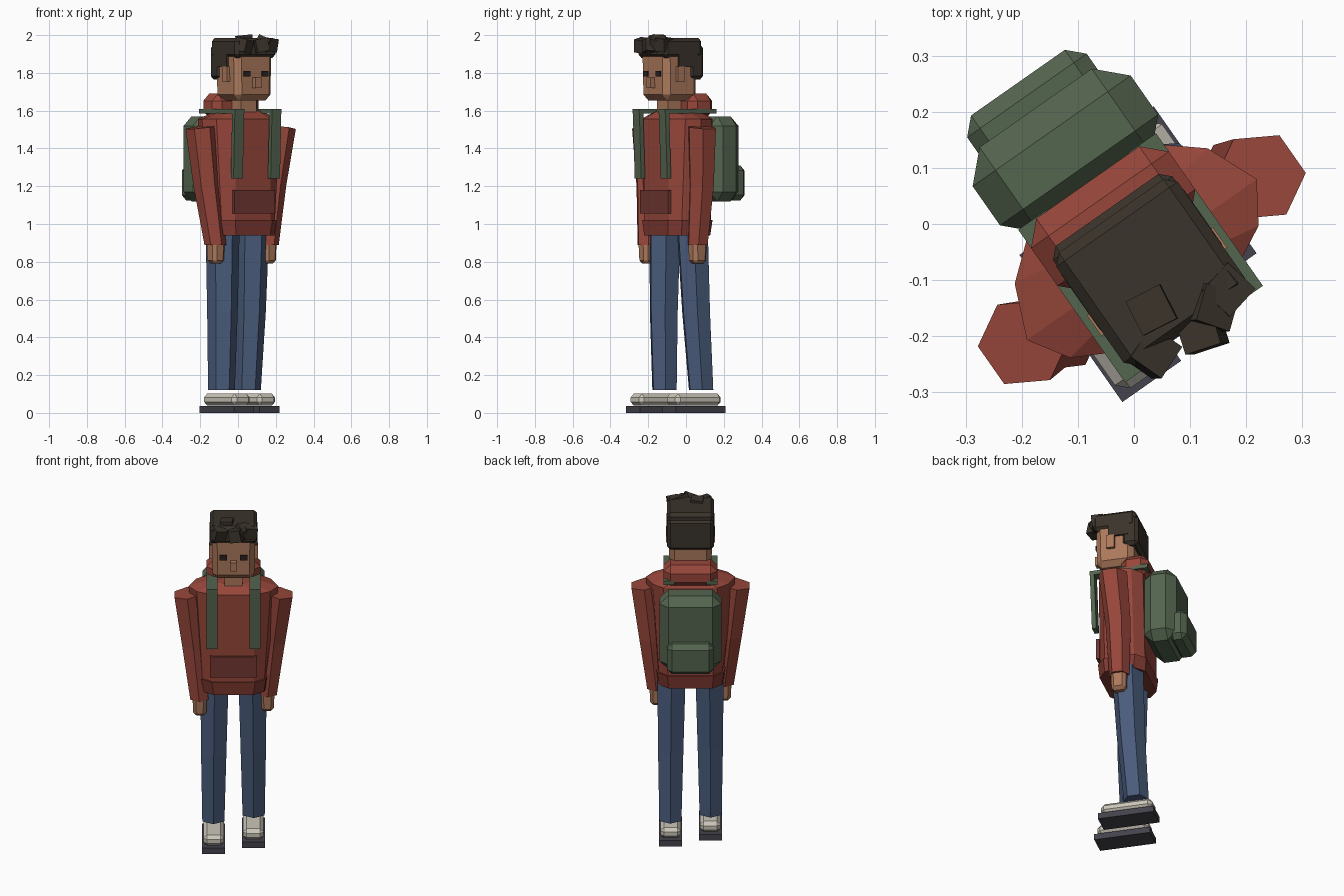
import bpy, bmesh, math
from mathutils import Matrix, Vector

if "Cube" in bpy.data.objects:
    bpy.data.objects.remove(bpy.data.objects["Cube"])

# whole figure is turned about z
TURN = Matrix.Rotation(math.radians(35), 4, 'Z') @ Matrix.Translation((-0.025, 0, 0))


def material(name, r, g, b):
    m = bpy.data.materials.new(name)
    m.diffuse_color = (r, g, b, 1)
    m.use_nodes = True
    m.node_tree.nodes["Principled BSDF"].inputs["Base Color"].default_value = m.diffuse_color
    return m


RED = material("jacket red", .31, .062, .043)
HEM = material("hem red", .22, .042, .032)
POCKET = material("pocket red", .165, .038, .031)
JEANS = material("denim blue", .068, .107, .20)
SKIN = material("skin tan", .41, .19, .105)
HAIR = material("hair brown", .042, .033, .024)
GREEN = material("pack green", .088, .128, .077)
WHITE = material("shoe white", .60, .57, .49)
SOLE = material("sole grey", .058, .055, .072)
EYE = material("eye dark", .022, .016, .014)


def finish(bm, name, mat):
    bmesh.ops.recalc_face_normals(bm, faces=bm.faces)
    bm.transform(TURN)
    me = bpy.data.meshes.new(name)
    bm.to_mesh(me)
    bm.free()
    me.materials.append(mat)
    ob = bpy.data.objects.new(name, me)
    bpy.context.collection.objects.link(ob)
    return ob


def box(name, mat, lo, hi, bevel=0, rot=(0, 0, 0), low_taper=1):
    """Box between two corners, optionally narrowed at the bottom, chamfered and turned."""
    lo, hi = Vector(lo), Vector(hi)
    bm = bmesh.new()
    bmesh.ops.create_cube(bm, size=1)
    d = hi - lo
    for v in bm.verts:
        k = low_taper if v.co.z < 0 else 1
        v.co = Vector((v.co.x * d.x * k, v.co.y * d.y * k, v.co.z * d.z))
    if bevel:
        bmesh.ops.bevel(bm, geom=bm.edges[:], offset=bevel, segments=1, affect='EDGES')
    m = Matrix.Translation((lo + hi) / 2)
    for a, ax in zip(rot, 'XYZ'):
        m = m @ Matrix.Rotation(math.radians(a), 4, ax)
    bm.transform(m)
    return finish(bm, name, mat)


def loft(name, mat, rings):
    """Closed skin through rings of equal point count."""
    bm = bmesh.new()
    loops = [[bm.verts.new(p) for p in r] for r in rings]
    n = len(loops[0])
    for a, b in zip(loops, loops[1:]):
        for i in range(n):
            j = (i + 1) % n
            bm.faces.new((a[i], a[j], b[j], b[i]))
    bm.faces.new(loops[0])
    bm.faces.new(loops[-1])
    return finish(bm, name, mat)


def limb(name, mat, stations):
    """Six-sided limb through (x, y, z, radius, outward tilt) stations, flat sides outward."""
    rings = []
    for x, y, z, r, tilt in stations:
        ring = []
        for k in range(6):
            a = math.radians(30 + 60 * k)
            dx = r * math.cos(a)
            ring.append((x + dx, y + r * math.sin(a), z + tilt * dx))
        rings.append(ring)
    return loft(name, mat, rings)


def body_ring(z, half):
    """Mirrored ten-sided torso outline."""
    pts = [(x, y, z) for x, y in half]
    return pts + [(-x, y, z) for x, y, z in reversed(pts)]


# jacket body and hem
hem_low = [(.11, -.175), (.17, -.13), (.187, -.05), (.175, .04), (.12, .09)]
hem_top = [(.12, -.182), (.18, -.135), (.197, -.05), (.185, .045), (.13, .098)]
waist = [(.115, -.172), (.172, -.13), (.188, -.05), (.175, .04), (.125, .09)]
chest = [(.11, -.18), (.205, -.13), (.25, -.06), (.21, .035), (.15, .085)]
collar = [(.055, -.125), (.09, -.11), (.115, -.06), (.10, .02), (.07, .06)]
loft("jacket_hem", HEM, [body_ring(.94, hem_low), body_ring(1.02, hem_top)])
loft("jacket_body", RED, [body_ring(1.01, waist), body_ring(1.555, chest), body_ring(1.60, collar)])
box("front_pocket", POCKET, (-.13, -.19, 1.055), (.13, -.17, 1.18))
box("hood", RED, (-.15, -.05, 1.56), (.15, .108, 1.69), .038)

# limbs, left one of each pair swings forward
for side, s, hand_y, top_y, foot_y in (("left", -1, -.098, -.045, -.043),
                                       ("right", 1, -.04, -.015, .037)):
    mid_y = (hand_y - .06) / 2 + .012
    limb(side + "_sleeve", RED, [(s * .19, hand_y, .89, .058, 0),
                                 (s * .222, mid_y, 1.2, .072, 0),
                                 (s * .257, -.06, 1.512, .082, -s * .12)])
    box(side + "_hand", SKIN, (s * .188 - .04, hand_y - .045, .79),
        (s * .188 + .04, hand_y + .045, .91), .018, low_taper=.9)
    knee_y = (top_y + foot_y) / 2 - .005
    limb(side + "_leg", JEANS, [(s * .112, foot_y, .12, .071, 0),
                                (s * .110, knee_y, .53, .081, 0),
                                (s * .106, top_y, .96, .09, 0)])
    cx, toe = s * .11, foot_y - .205
    box(side + "_sole", SOLE, (cx - .064, toe, 0), (cx + .064, toe + .32, .036))
    box(side + "_shoe", WHITE, (cx - .058, toe + .012, .038), (cx + .058, toe + .305, .102), .02)

    # pack straps: down the chest and over the shoulder
    box(side + "_chest_strap", GREEN, (s * .12 - .03, -.215, 1.24),
        (s * .12 + .03, -.19, 1.60), rot=(2, 0, 0))
    box(side + "_shoulder_strap", GREEN, (s * .12 - .03, -.222, 1.585),
        (s * .12 + .03, .11, 1.61))

    # ear and eye
    box(side + "_ear", SKIN, (s * .125 - .012, -.13, 1.755), (s * .125 + .012, -.085, 1.835))
    box(side + "_eye", EYE, (s * .058 - .021, -.206, 1.78), (s * .058 + .021, -.198, 1.81))

# backpack
box("backpack", GREEN, (-.172, .085, 1.12), (.172, .27, 1.57), .05)
box("backpack_pocket", GREEN, (-.13, .22, 1.125), (.13, .325, 1.31), .028)

# neck and head
box("neck", SKIN, (-.05, -.135, 1.54), (.05, -.035, 1.70))
box("head", SKIN, (-.122, -.2, 1.655), (.122, .02, 1.94), .03, low_taper=.96)
box("nose", SKIN, (-.018, -.225, 1.72), (.018, -.19, 1.775))

# hair: cap, back block, temples and curls
box("hair_cap", HAIR, (-.132, -.21, 1.88), (.132, .035, 1.985), .018)
box("hair_back", HAIR, (-.13, -.045, 1.765), (.13, .048, 1.95), .018)
for side, s in (("left", -1), ("right", 1)):
    box(side + "_temple_hair", HAIR, (s * .123 - .01, -.12, 1.83), (s * .123 + .01, .0, 1.92))
curls = [(-.08, -.205, 1.945, 20), (.015, -.225, 1.945, -18),
         (.092, -.19, 1.95, 12), (-.035, -.145, 1.965, -8), (.05, -.2, 1.955, 35)]
for i, (x, y, z, a) in enumerate(curls):
    box("hair_curl_%d" % (i + 1), HAIR, (x - .034, y - .034, z - .035), (x + .034, y + .034, z + .035),
        rot=(a * .4, a * .6, a))
